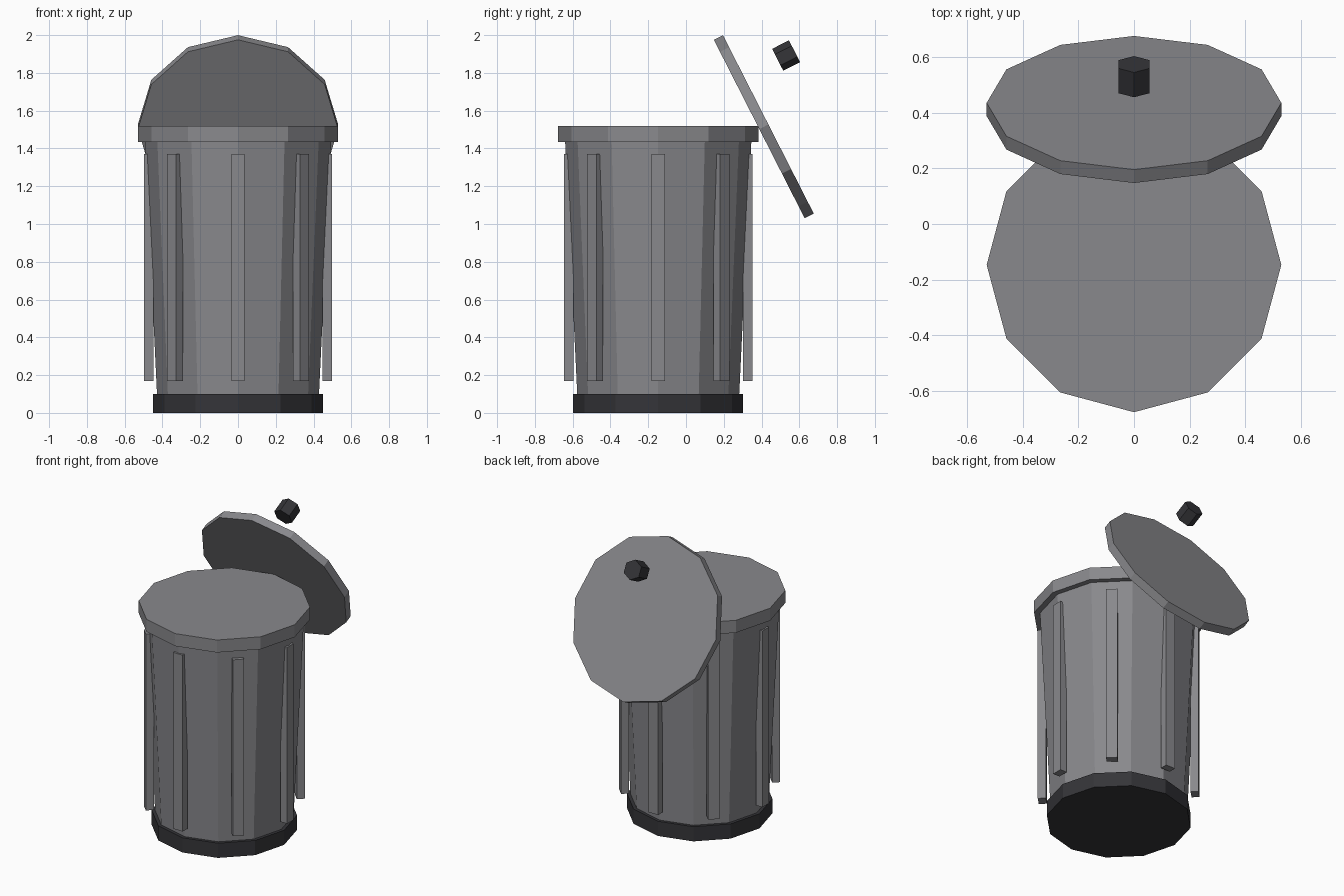
import bpy
from math import pi, sin, cos
from mathutils import Vector

if "Cube" in bpy.data.objects:
    bpy.data.objects.remove(bpy.data.objects["Cube"])

CY = -0.147      # can centre along y
TILT = -1.1      # lean of the lid


def material(name, rgb):
    m = bpy.data.materials.new(name)
    m.diffuse_color = (*rgb, 1)
    m.use_nodes = True
    m.node_tree.nodes["Principled BSDF"].inputs["Base Color"].default_value = m.diffuse_color
    return m


steel = material("steel", (0.25, 0.25, 0.265))
dark = material("dark_rubber", (0.035, 0.035, 0.04))


def drum(name, sides, r1, r2, depth, loc, mat, rot=(0, 0, 0)):
    bpy.ops.mesh.primitive_cone_add(vertices=sides, radius1=r1, radius2=r2,
                                    depth=depth, location=loc, rotation=rot)
    ob = bpy.context.object
    ob.name = name
    ob.data.materials.append(mat)
    return ob


def standing(name, r1, r2, z0, z1, mat):
    return drum(name, 12, r1, r2, z1 - z0, (0, CY, (z0 + z1) / 2), mat)


# Can: base ring, tapered body, rim
standing("base_ring", 0.45, 0.45, 0, 0.10, dark)
standing("can_body", 0.425, 0.495, 0.02, 1.48, steel)
standing("rim", 0.53, 0.53, 1.435, 1.52, steel)

# Eight upright ribs
for i in range(8):
    a = i * pi / 4
    bpy.ops.mesh.primitive_cube_add(
        size=1, location=(0.473 * cos(a), CY + 0.473 * sin(a), 0.77), rotation=(0, 0, a))
    rib = bpy.context.object
    rib.name = f"rib_{i + 1}"
    rib.scale = (0.05, 0.07, 1.2)
    rib.data.materials.append(steel)

# Leaning lid and its handle
drum("lid", 12, 0.53, 0.53, 0.054, (0, 0.412, 1.515), steel, (TILT, 0, 0))
drum("lid_handle", 6, 0.065, 0.065, 0.1, (0, 0.53, 1.892), dark, (TILT, 0, 0))
